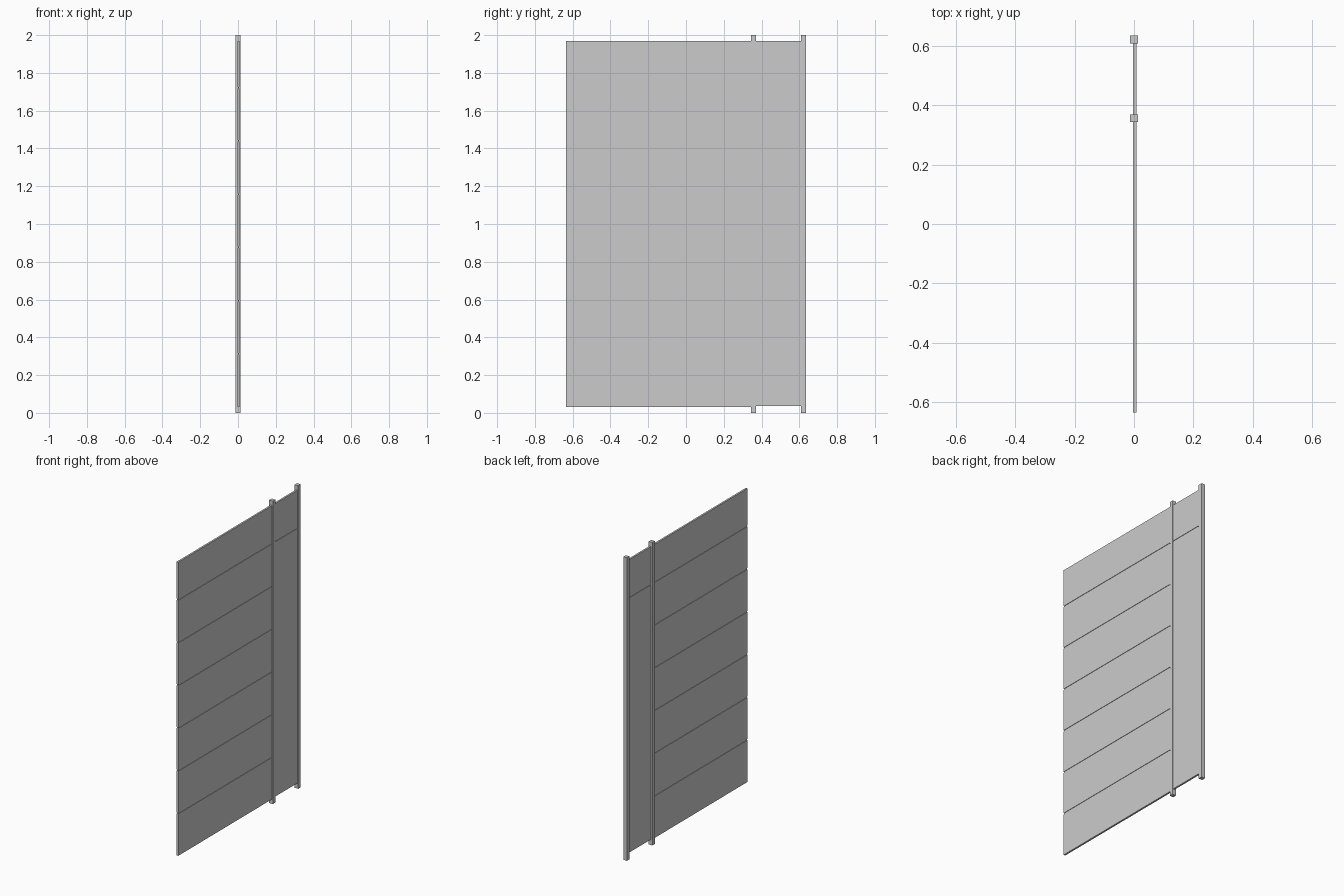
import bpy

cube = bpy.data.objects.get("Cube")
if cube:
    bpy.data.objects.remove(cube, do_unlink=True)

grey = bpy.data.materials.new("plain_grey")
grey.use_nodes = True
COLOUR = (0.6, 0.6, 0.6, 1)
grey.diffuse_color = COLOUR
grey.node_tree.nodes["Principled BSDF"].inputs["Base Color"].default_value = COLOUR


def box(name, x, y, z):
    """Box spanning the given (low, high) ranges."""
    spans = (x, y, z)
    bpy.ops.mesh.primitive_cube_add(size=1, location=[(a + b) / 2 for a, b in spans])
    ob = bpy.context.object
    ob.name = name
    ob.scale = [b - a for a, b in spans]
    bpy.ops.object.transform_apply(location=False, rotation=False, scale=True)
    ob.data.materials.append(grey)
    return ob


POST = 0.013
FACE = (-0.003, 0.009)      # board thickness
CORE = (0.0, 0.006)         # tongue left showing inside the grooves
GAP = 0.004                 # half the groove height
TOP = 1.97
JOINT = 1.722


def boards(name, y, joints):
    """Stack of boards separated by grooves at the inner joints."""
    for i, (low, high) in enumerate(zip(joints, joints[1:])):
        bottom = low + (GAP if i else 0)
        top = high - (GAP if high < TOP else 0)
        box(f"{name}_board_{i + 1}", FACE, y, (bottom, top))
        if high < TOP:
            box(f"{name}_tongue_{i + 1}", CORE, y, (top, high + GAP))


# Two full-height posts
for name, y in (("middle_post", 0.357), ("end_post", 0.622)):
    box(name, (-POST, POST), (y - POST, y + POST), (0, 2))

# Wide bay of seven boards
STEP = 0.282
wide_joints = [0.032] + [JOINT - STEP * k for k in range(5, -1, -1)] + [TOP]
boards("wide_bay", (-0.635, 0.345), wide_joints)

# Narrow bay with one tall board and a short top board
boards("narrow_bay", (0.369, 0.61), [0.037, JOINT, TOP])
